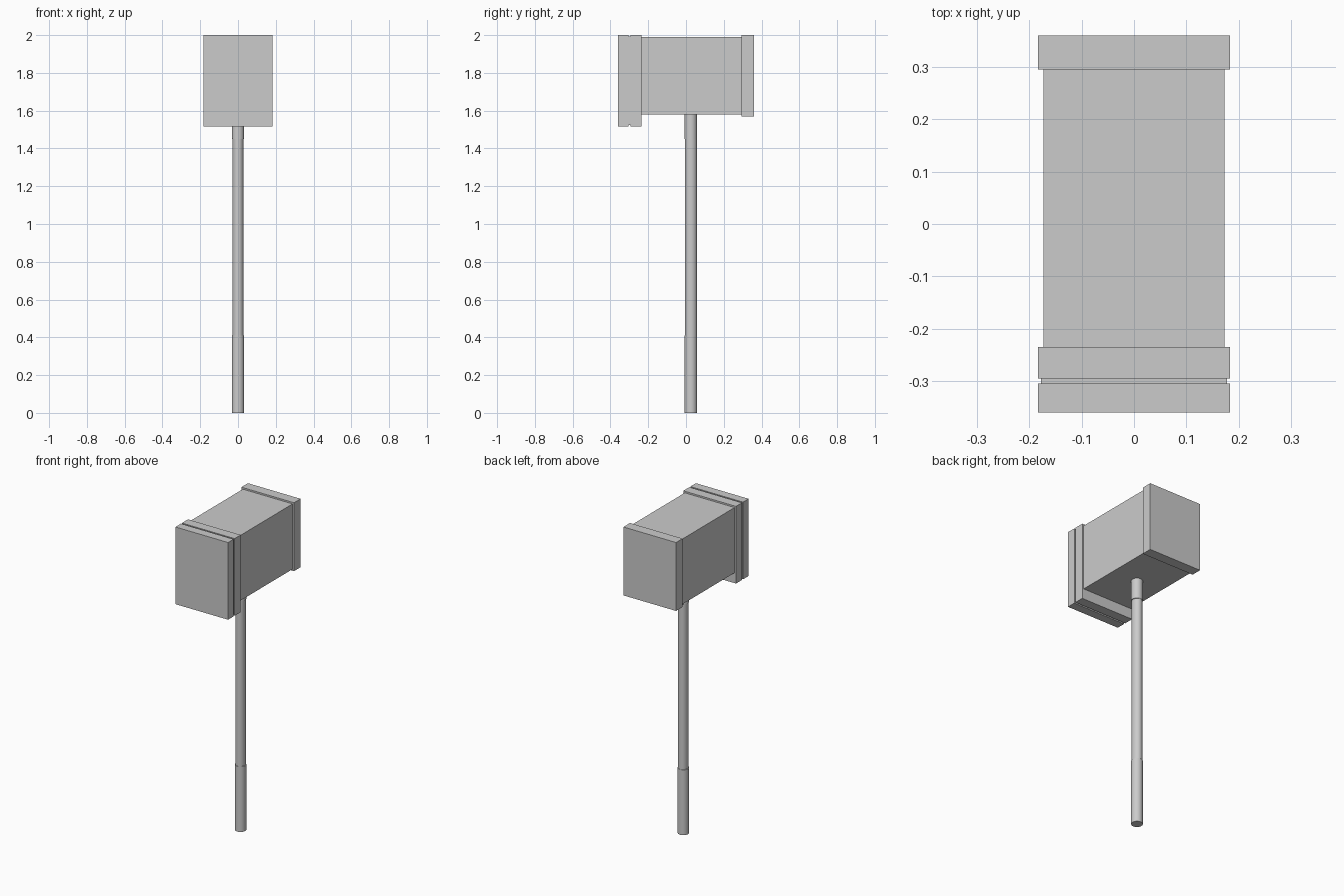
import bpy
import bmesh
import math

cube = bpy.data.objects.get("Cube")
if cube:
    bpy.data.objects.remove(cube, do_unlink=True)

# Single plain grey
GREY = (0.6, 0.6, 0.6, 1.0)
grey = bpy.data.materials.new("plain grey")
grey.use_nodes = True
grey.diffuse_color = GREY
grey.node_tree.nodes["Principled BSDF"].inputs["Base Color"].default_value = GREY


def add_object(name, bm):
    bmesh.ops.recalc_face_normals(bm, faces=bm.faces)
    mesh = bpy.data.meshes.new(name)
    bm.to_mesh(mesh)
    bm.free()
    mesh.materials.append(grey)
    obj = bpy.data.objects.new(name, mesh)
    bpy.context.collection.objects.link(obj)
    return obj


def block(name, half_width, y0, y1, z0, z1):
    bm = bmesh.new()
    bmesh.ops.create_cube(bm, size=1)
    for v in bm.verts:
        v.co.x *= 2 * half_width
        v.co.y = y0 if v.co.y < 0 else y1
        v.co.z = z0 if v.co.z < 0 else z1
    return add_object(name, bm)


def lathe_handle(name, profile, y, sides=24):
    """Stack elliptical rings given as (radius x, radius y, z)."""
    bm = bmesh.new()
    rings = []
    for rx, ry, z in profile:
        angles = [math.tau * i / sides for i in range(sides)]
        rings.append([bm.verts.new((rx * math.cos(a), y + ry * math.sin(a), z))
                      for a in angles])
    for low, high in zip(rings, rings[1:]):
        for i in range(sides):
            j = (i + 1) % sides
            bm.faces.new((low[i], low[j], high[j], high[i]))
    bm.faces.new(rings[0])
    bm.faces.new(rings[-1])
    obj = add_object(name, bm)
    bpy.ops.object.select_all(action="DESELECT")
    obj.select_set(True)
    bpy.context.view_layer.objects.active = obj
    bpy.ops.object.shade_smooth_by_angle(angle=math.radians(30))
    return obj


# Hammer head: body, rear band and grooved front striking face
block("head_body", 0.173, -0.235, 0.295, 1.58, 1.99)
block("rear_band", 0.183, 0.295, 0.36, 1.57, 2.0)
block("front_band", 0.183, -0.295, -0.235, 1.515, 2.0)
block("front_groove", 0.178, -0.305, -0.295, 1.525, 1.993)
block("striking_plate", 0.183, -0.36, -0.305, 1.515, 2.0)

# Handle: thicker grip, slimmer shaft and top collar
lathe_handle("handle", [
    (0.033, 0.033, 0.0), (0.033, 0.033, 0.41),
    (0.029, 0.032, 0.411), (0.029, 0.032, 1.45),
    (0.033, 0.033, 1.451), (0.033, 0.033, 1.6),
], y=0.026)
